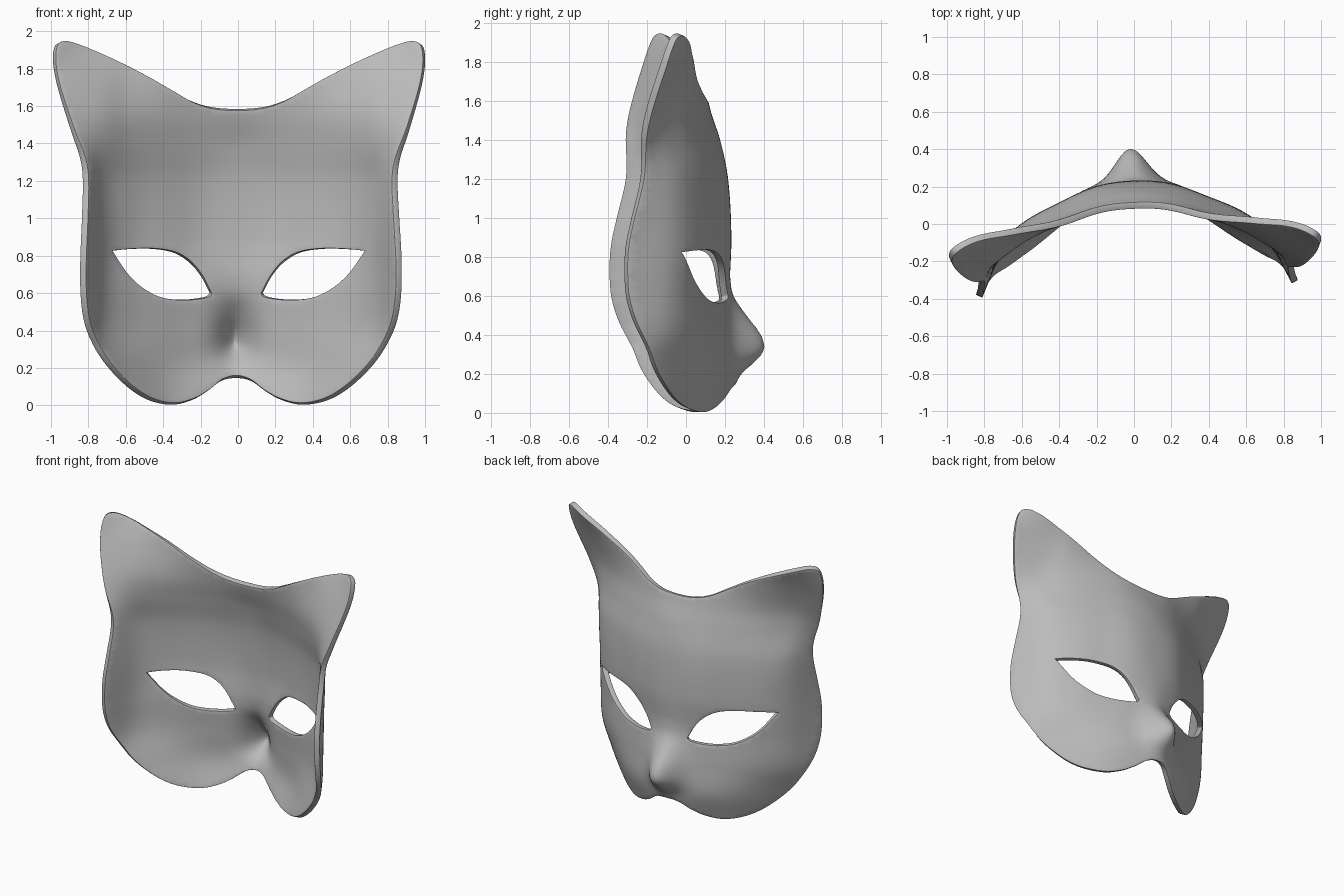
import bpy, math
from mathutils import Vector
from mathutils.geometry import delaunay_2d_cdt

if "Cube" in bpy.data.objects:
    bpy.data.objects.remove(bpy.data.objects["Cube"])

THICK = 0.036
STEP = 0.028
TURN = 0.046          # the mask is turned slightly about z


def hermite(ts, vs, t):
    """Smooth interpolation through (ts, vs) with uneven stations."""
    n = len(ts)
    t = min(max(t, ts[0]), ts[-1])
    i = max(k for k in range(n - 1) if ts[k] <= t)

    def slope(k):
        a, b = max(k - 1, 0), min(k + 1, n - 1)
        return (vs[b] - vs[a]) / (ts[b] - ts[a])
    h = ts[i + 1] - ts[i]
    u = (t - ts[i]) / h
    return ((2*u**3 - 3*u*u + 1) * vs[i] + (u**3 - 2*u*u + u) * h * slope(i)
            + (3*u*u - 2*u**3) * vs[i + 1] + (u**3 - u*u) * h * slope(i + 1))


def smooth_loop(pts, steps, corners=()):
    """Closed Catmull-Rom loop; listed points stay sharp."""
    out, n = [], len(pts)
    for i in range(n):
        p1, p2 = Vector(pts[i]), Vector(pts[(i + 1) % n])
        p0 = p1 if i in corners else Vector(pts[i - 1])
        p3 = p2 if (i + 1) % n in corners else Vector(pts[(i + 2) % n])
        for s in range(steps):
            u = s / steps
            out.append(0.5 * (2*p1 + (p2 - p0)*u + (2*p0 - 5*p1 + 4*p2 - p3)*u*u
                              + (3*p1 - p0 - 3*p2 + p3)*u**3))
    return out


# Half outline of the mask in (x, z), from the lip notch round the ear to the brow
half = [(0, .145), (.08, .13), (.16, .073), (.24, .028), (.345, .003), (.46, .02),
        (.56, .07), (.66, .155), (.745, .255), (.81, .37), (.845, .48), (.86, .62),
        (.86, .8), (.85, 1.0), (.843, 1.2), (.857, 1.32), (.9, 1.45), (.955, 1.63),
        (.985, 1.75), (.997, 1.85), (.985, 1.92), (.94, 1.936), (.87, 1.917),
        (.75, 1.87), (.6, 1.807), (.48, 1.75), (.35, 1.68), (.25, 1.628),
        (.14, 1.595), (0, 1.585)]
outline = smooth_loop(half + [(-x, z) for x, z in half[-2:0:-1]], 5)

# Almond eye opening, with sharp outer corner and tear corner
eye = [(.7, .825), (.6, .834), (.47, .837), (.345, .818), (.255, .765), (.19, .69),
       (.143, .602), (.165, .582), (.245, .568), (.335, .566), (.435, .583),
       (.535, .635), (.615, .707)]
eye_r = smooth_loop(eye, 5, (0, 6))
eye_l = [Vector((-p.x, p.y)) for p in reversed(eye_r)]

# Depth of the outer face: horizontal cross-sections at rising heights
XS = [-.2, 0, .2, .4, .6, .75, .86, 1.0]
SECTIONS = {
    0.0:  [.220, .150, .040, -.150, -.34, -.50, -.70],
    0.2:  [.235, .210, .110, -.060, -.23, -.40, -.62],
    0.4:  [.235, .205, .120, .000, -.14, -.33, -.60],
    0.65: [.225, .190, .110, .010, -.12, -.335, -.60],
    0.9:  [.232, .210, .130, .030, -.11, -.335, -.60],
    1.2:  [.215, .195, .120, .020, -.10, -.285, -.52],
    1.4:  [.175, .150, .080, -.020, -.13, -.225, -.34],
    1.55: [.125, .110, .050, -.035, -.125, -.18, -.25],
    1.75: [.080, .075, .042, .000, -.06, -.105, -.16],
    1.95: [.050, .060, .060, .050, .03, -.010, -.09],
}
ZS = list(SECTIONS)

# Nose ridge: how far the muzzle stands out along the centre line
NOSE_Z = [.10, .14, .20, .28, .33, .40, .50, .60, .70]
NOSE_Y = [.005, .02, .05, .135, .166, .150, .080, .018, 0]


def depth(x, z):
    x = abs(x)
    col = [hermite(XS, [s[1]] + s, x) for s in SECTIONS.values()]
    nose = hermite(NOSE_Z, NOSE_Y, z) * math.exp(-0.5 * (x / 0.08) ** 2)
    return hermite(ZS, col, z) + nose


# Flat triangulation: the three loops plus a staggered field of inner points
loops = [outline, eye_r, eye_l]
rim = [p for lp in loops for p in lp]
pts, faces = list(rim), []
start = 0
for lp in loops:
    faces.append(list(range(start, start + len(lp))))
    start += len(lp)
for r in range(int(1.96 / (STEP * .87))):
    for c in range(-36, 37):
        p = Vector(((c + 0.5 * (r % 2)) * STEP, r * STEP * .87))
        if abs(p.x) < 1 and min((p - q).length_squared for q in rim) > (STEP * .55) ** 2:
            pts.append(p)


def inside(p, loop):
    hit = False
    for a, b in zip(loop, loop[1:] + loop[:1]):
        if (a.y > p.y) != (b.y > p.y) and p.x < a.x + (p.y - a.y) * (b.x - a.x) / (b.y - a.y):
            hit = not hit
    return hit


edges = [(f[i], f[(i + 1) % len(f)]) for f in faces for i in range(len(f))]
flat, _, tris, *_ = delaunay_2d_cdt(pts, edges, [], 0, 1e-6)
kept = []
for t in tris:
    mid = sum((flat[i] for i in t), Vector((0, 0))) / len(t)
    if inside(mid, outline) and not inside(mid, eye_r) and not inside(mid, eye_l):
        a, b, c = (flat[i] for i in t[:3])
        ccw = (b - a).cross(c - a) > 0
        kept.append(tuple(reversed(t)) if ccw else tuple(t))   # outer face looks to +y

# Drop points not used by any kept triangle
used = sorted({i for t in kept for i in t})
remap = {old: new for new, old in enumerate(used)}
mesh = bpy.data.meshes.new("mask")
mesh.from_pydata([(flat[i].x, depth(flat[i].x, flat[i].y), flat[i].y) for i in used],
                 [], [[remap[i] for i in t] for t in kept])
mask = bpy.data.objects.new("mask", mesh)
bpy.context.collection.objects.link(mask)
mask.rotation_euler.z = TURN

grey = bpy.data.materials.new("plain grey")
grey.diffuse_color = (0.5, 0.5, 0.5, 1)
grey.use_nodes = True
grey.node_tree.nodes["Principled BSDF"].inputs["Base Color"].default_value = grey.diffuse_color
mesh.materials.append(grey)

# Shell thickness and softened rims
shell = mask.modifiers.new("shell", 'SOLIDIFY')
shell.thickness, shell.offset = THICK, -1
soft = mask.modifiers.new("soft_rim", 'BEVEL')
soft.width, soft.segments, soft.limit_method = 0.007, 2, 'ANGLE'
soft.angle_limit = math.radians(50)

bpy.context.view_layer.objects.active = mask
mask.select_set(True)
bpy.ops.object.shade_smooth_by_angle(angle=math.radians(50))
